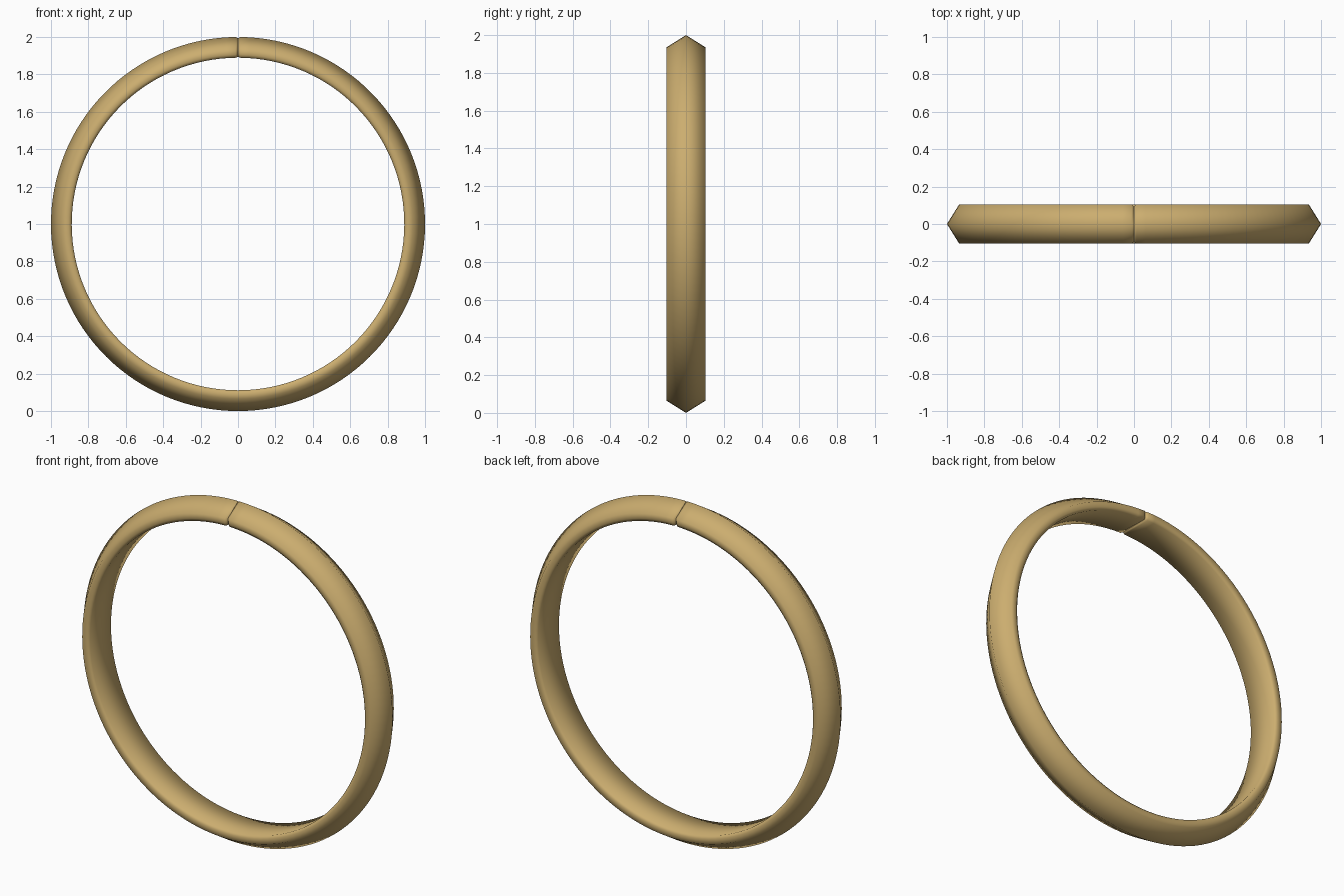
import bpy, bmesh, math

if "Cube" in bpy.data.objects:
    bpy.data.objects.remove(bpy.data.objects["Cube"])

R, CZ, N = 1.0, 1.0, 128
# band cross-section: (radius, y), ridged outside, flat inside
PROFILE = [(R, 0), (0.935, 0.104), (0.905, 0.104), (0.889, 0.096),
           (0.889, -0.096), (0.905, -0.104), (0.935, -0.104)]
MID = 0.94


def section(bm, ang, scale):
    s, c = math.sin(ang), math.cos(ang)
    ring = []
    for r, y in PROFILE:
        r = MID + (r - MID) * scale
        ring.append(bm.verts.new((r * s, y * scale, CZ + r * c)))
    return ring


# open band whose softened ends meet in a seam at the top
bm = bmesh.new()
gap, soft = 0.001, 0.014
angles = [gap] + [soft + (2 * math.pi - 2 * soft) * i / N for i in range(N + 1)]
angles.append(2 * math.pi - gap)
rings = [section(bm, a, 0.9 if i in (0, N + 2) else 1.0) for i, a in enumerate(angles)]
n = len(PROFILE)
for a, b in zip(rings, rings[1:]):
    for j in range(n):
        k = (j + 1) % n
        bm.faces.new((a[j], a[k], b[k], b[j]))
bm.faces.new(rings[0])
bm.faces.new(rings[-1])
bmesh.ops.recalc_face_normals(bm, faces=bm.faces)
mesh = bpy.data.meshes.new("ring_band")
bm.to_mesh(mesh)
bm.free()
band = bpy.data.objects.new("ring_band", mesh)
bpy.context.collection.objects.link(band)
bpy.context.view_layer.objects.active = band
band.select_set(True)
bpy.ops.object.shade_smooth_by_angle(angle=math.radians(66))

# warm gold colour
gold = bpy.data.materials.new("gold")
gold.diffuse_color = (0.6, 0.42, 0.16, 1)
gold.use_nodes = True
gold.node_tree.nodes["Principled BSDF"].inputs["Base Color"].default_value = gold.diffuse_color
mesh.materials.append(gold)
